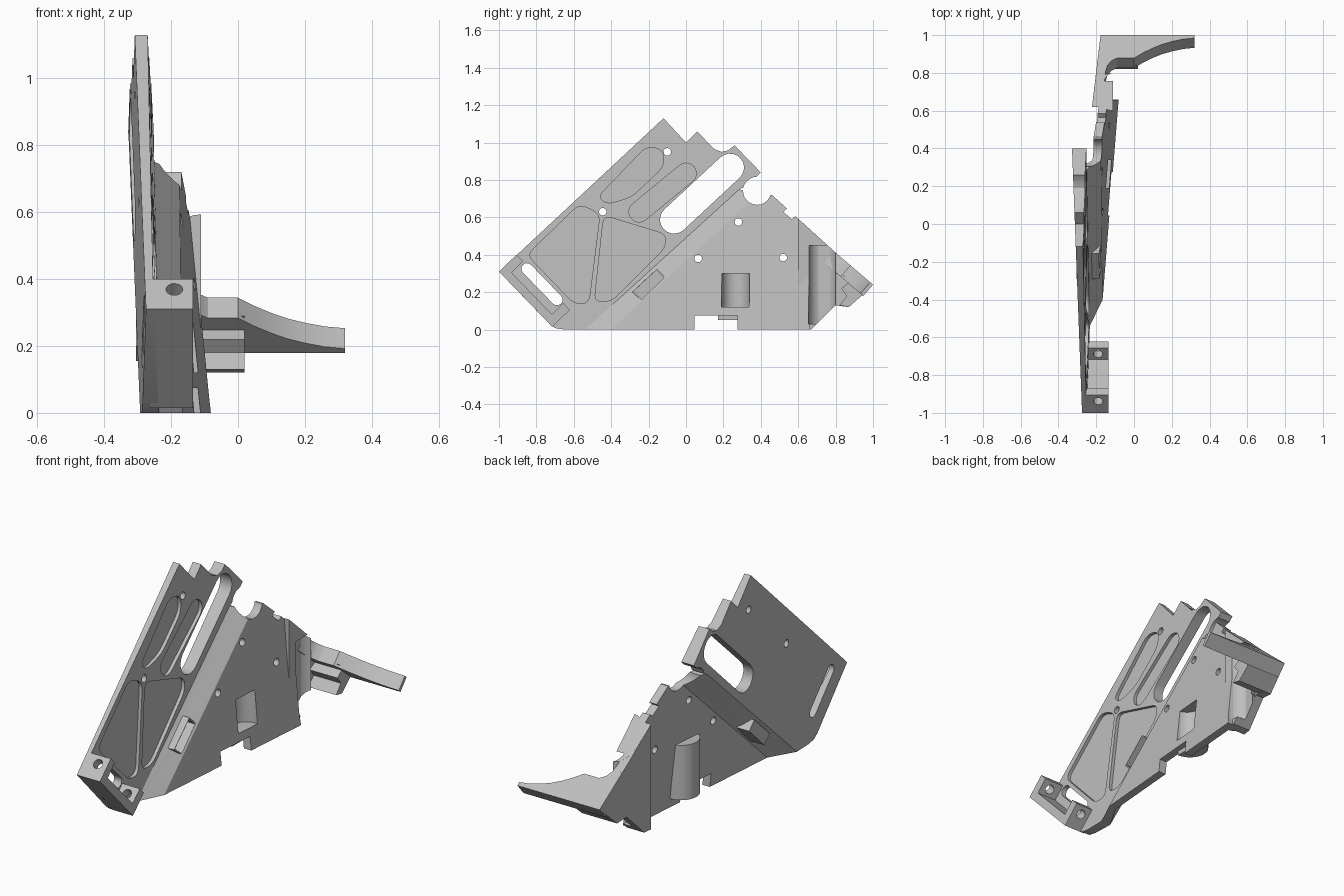
import bpy, bmesh, math
from mathutils import Vector

if "Cube" in bpy.data.objects:
    bpy.data.objects.remove(bpy.data.objects["Cube"])

metal = bpy.data.materials.new("light_grey_metal")
metal.diffuse_color = (0.52, 0.52, 0.52, 1)
metal.use_nodes = True
metal.node_tree.nodes["Principled BSDF"].inputs["Base Color"].default_value = metal.diffuse_color

# inner (+x) and outer (-x) planes of the two main plates
a_in = lambda y, z: -0.2265 + 0.014 * y - 0.037 * z
a_out = lambda y, z: -0.313 - 0.038 * y
b_in = lambda y, z: -0.134 + 0.08 * y - 0.10 * z
b_out = lambda y, z: b_in(y, z) - 0.045
const = lambda v: (lambda y, z: v)


def loft(name, ring1, ring2):
    """Solid between two matching rings of points."""
    bm = bmesh.new()
    r1 = [bm.verts.new(p) for p in ring1]
    r2 = [bm.verts.new(p) for p in ring2]
    bm.faces.new(r1)
    bm.faces.new(r2[::-1])
    n = len(r1)
    for i in range(n):
        j = (i + 1) % n
        bm.faces.new((r1[j], r1[i], r2[i], r2[j]))
    bmesh.ops.recalc_face_normals(bm, faces=bm.faces)
    me = bpy.data.meshes.new(name)
    bm.to_mesh(me)
    bm.free()
    me.materials.append(metal)
    ob = bpy.data.objects.new(name, me)
    bpy.context.collection.objects.link(ob)
    return ob


def slab(name, pts, fin, fout):
    """Side outline (y, z) given thickness between two x functions."""
    return loft(name, [(fin(y, z), y, z) for y, z in pts],
                [(fout(y, z), y, z) for y, z in pts])


def circle(y, z, r, n=20):
    return [(y + r * math.cos(2 * math.pi * i / n),
             z + r * math.sin(2 * math.pi * i / n)) for i in range(n)]


def capsule(p, q, r, n=10):
    a = math.atan2(q[1] - p[1], q[0] - p[0])
    out = []
    for c, s in ((q, a - math.pi / 2), (p, a + math.pi / 2)):
        out += [(c[0] + r * math.cos(s + math.pi * i / n),
                 c[1] + r * math.sin(s + math.pi * i / n)) for i in range(n + 1)]
    return out


def rounded(pts, r=0.045, n=5):
    out = []
    for i, p in enumerate(pts):
        p = Vector(p)
        a, b = Vector(pts[i - 1]) - p, Vector(pts[(i + 1) % len(pts)]) - p
        s = p + a.normalized() * min(r, a.length * 0.45)
        e = p + b.normalized() * min(r, b.length * 0.45)
        for k in range(n + 1):
            t = k / n
            out.append(tuple(s * (1 - t) ** 2 + p * 2 * t * (1 - t) + e * t * t))
    return out


def cylinder(start, direction, length, r, n=24):
    d = Vector(direction).normalized()
    u = d.orthogonal().normalized()
    v = d.cross(u)
    ring = [Vector(start) + r * (u * math.cos(2 * math.pi * i / n) +
                                 v * math.sin(2 * math.pi * i / n)) for i in range(n)]
    return loft("cutter", ring, [p + d * length for p in ring])


def cut(cutter, *targets):
    for t in targets:
        m = t.modifiers.new("cut", 'BOOLEAN')
        m.operation, m.solver, m.object = 'DIFFERENCE', 'EXACT', cutter
        bpy.context.view_layer.objects.active = t
        bpy.ops.object.modifier_apply(modifier=m.name)
    bpy.data.objects.remove(cutter)


def through(pts):
    return slab("cutter", pts, const(0.1), const(-0.5))


# upper plate
upper = slab("upper_plate", [
    (-1, .31), (-.73, .03), (-.70, .008), (-.65, 0), (-.54, 0), (.285, .75), (.33, .77),
    (.40, .84), (.26, .985), (.225, .958), (.19, .95), (.15, .965), (.06, 1.06),
    (0, 1.0), (-.12, 1.13)], a_in, a_out)

# angled strip joining the plates
l1, l2 = [(-.54, 0), (.285, .75)], [(.38, .72), (-.40, 0)]
fold = loft("fold_strip",
            [(a_in(*p), *p) for p in l1] + [(b_in(*p), *p) for p in l2],
            [(a_out(*p), *p) for p in l1] + [(b_out(*p), *p) for p in l2])

# lower plate with the bottom notch
lower = slab("lower_plate", [
    (-.40, 0), (.045, 0), (.045, .075), (.275, .075), (.275, 0), (.66, 0), (.66, .538),
    (.585, .606), (.565, .59), (.52, .63), (.54, .647), (.46, .72), (.38, .72)], b_in, b_out)

# round notch between the plates
cut(through(circle(.38, .742, .075, 28)), upper, fold, lower)

# slots, holes and shallow pockets
cut(through(capsule((-.064, .588), (.235, .866), .075)), upper)
cut(through(capsule((-.85, .325), (-.69, .16), .03)), upper)
for y, z in ((-.10, .95), (-.445, .63)):
    cut(through(circle(y, z, .02)), upper)
for y, z in ((.28, .575), (.065, .38), (.52, .385)):
    cut(through(circle(y, z, .02)), lower)
pockets = [
    capsule((-.25, .63), (0, .835), .055),
    rounded([(-.47, .71), (-.21, .98), (-.12, .96), (-.12, .87), (-.29, .71), (-.42, .67)]),
    rounded([(-.85, .40), (-.57, .67), (-.46, .62), (-.52, .14), (-.60, .14)]),
    rounded([(-.44, .61), (-.11, .51), (-.11, .44), (-.40, .15), (-.49, .15)])]
for p in pockets:
    cut(slab("cutter", p, lambda y, z: a_in(y, z) + .05,
             lambda y, z: a_in(y, z) - .018), upper)

# channel lug along the front lower edge
E, M = Vector((.695, -.72)), Vector((.72, .695))
chan = [(0, 0), (.41, 0), (.41, .13), (.36, .13), (.36, .045), (.05, .045),
        (.05, .13), (0, .13)]
lug = slab("front_lug", [tuple(Vector((-1, .31)) + E * u + M * v) for u, v in chan],
           const(-.135), const(-.262))
hole = Vector((-1, .31)) - E * .1 + M * .085
cut(cylinder((-.19, *hole), (0, *E), .7, .025), lug)

# box pocket on the fold
rect = [(-.29, .20), (-.155, .325), (-.11, .28), (-.24, .155)]
box = slab("fold_box", rect, lambda y, z: b_in(y, z) - .006, const(-.305))
mid = Vector((-.2, .24))
inset = [tuple(mid + (Vector(p) - mid) * .92) for p in rect]
cut(slab("cutter", inset, const(0), const(-.25)), fold, lower, box)


def bump(name, x, y, r, z0, z1, n=16):
    """Half round column on the outer side."""
    pts = [(x - r * math.sin(math.pi * i / n), y + r * math.cos(math.pi * i / n))
           for i in range(n + 1)]
    return loft(name, [(*p, z0) for p in pts], [(*p, z1) for p in pts])


# small half round housing, hollow from inside
small = bump("small_housing", -.155, .265, .095, .05, .35)
cut(cylinder((-.135, .265, .12), (0, 0, 1), .18, .075), lower, small)

# large corner housing trimmed to the outline
large = bump("corner_housing", -.11, .70, .10, 0, .60)
cut(through([(.46, .72), (1, .23), (1, 1), (.46, 1)]), large)
cut(through([(.67, 0), (.67, -.1), (1, -.1), (1, .33)]), large)
wall = slab("corner_wall", [
    (.62, .575), (.79, .42), (1, .24), (.87, .12), (.80, .13), (.67, 0), (.62, 0)],
    lambda y, z: -.175 + (y - .6) * .12, lambda y, z: -.225 + (y - .6) * .12)
cut(cylinder((-.09, .73, .03), (0, 0, 1), .42, .075), lower, large)

# curved arm reaching sideways from the corner
arm_profile = [(-.178, 0), (.32, 0), (.32, -.02), (.26, -.028), (.20, -.045), (.15, -.064),
               (.10, -.09), (.05, -.122), (0, -.16), (-.09, -.16), (-.12, -.18),
               (-.14, -.21), (-.155, -.275), (-.19, -.275)]
D, N = Vector((0, .759, -.651)), Vector((0, .651, .759))
tip = Vector((0, 1, .24))
outer = [tip + D * d + Vector((x, 0, 0)) for x, d in arm_profile]
arm = loft("arm", outer, [p - N * .08 for p in outer])

# stepped block under the arm
block = slab("stepped_block", [
    (.84, .29), (.87, .25), (.83, .22), (.86, .18), (.82, .13), (.87, .12), (.95, .19),
    (.92, .25)], const(.02), const(-.16))

# keep edges sharp, smooth the round walls
for ob in bpy.context.scene.objects:
    ob.select_set(True)
bpy.context.view_layer.objects.active = upper
bpy.ops.object.shade_smooth_by_angle(angle=math.radians(30))
